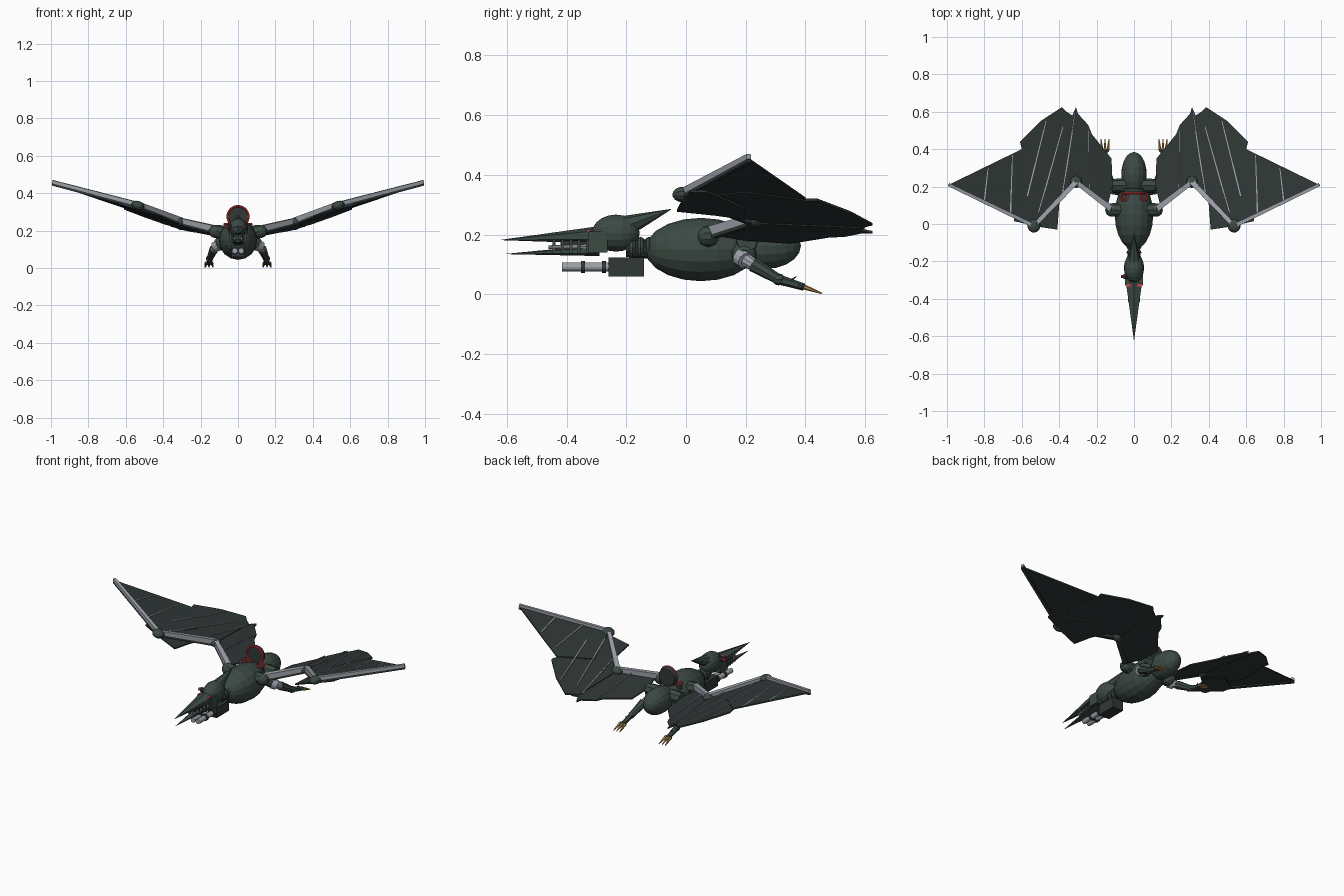
import bpy, bmesh, math
from mathutils import Vector, Matrix

old = bpy.data.objects.get("Cube")
if old:
    bpy.data.objects.remove(old, do_unlink=True)


def material(name, r, g, b):
    m = bpy.data.materials.new(name)
    m.use_nodes = True
    m.diffuse_color = (r, g, b, 1)
    m.node_tree.nodes["Principled BSDF"].inputs["Base Color"].default_value = (r, g, b, 1)
    return m


GREEN = material("dark green armour", .045, .068, .057)
WING = material("wing membrane", .028, .038, .036)
STEEL = material("light steel", .34, .36, .4)
DARK = material("gunmetal", .03, .04, .037)
RED = material("glowing red", .7, .05, .06)
GOLD = material("bronze claw", .42, .24, .07)


def finish(name, bm, mat):
    bmesh.ops.recalc_face_normals(bm, faces=bm.faces)
    mesh = bpy.data.meshes.new(name)
    bm.to_mesh(mesh)
    bm.free()
    mesh.materials.append(mat)
    ob = bpy.data.objects.new(name, mesh)
    bpy.context.collection.objects.link(ob)
    return ob


def ball(name, loc, radii, mat, segs=16, rings=10, tilt=0):
    # faceted ellipsoid with its poles along y
    bm = bmesh.new()
    bmesh.ops.create_uvsphere(bm, u_segments=segs, v_segments=rings, radius=1)
    turn = Matrix.Rotation(math.pi / 2, 4, 'X')
    lean = Matrix.Rotation(tilt, 4, 'Y')
    bm.transform(Matrix.Translation(loc) @ lean @ Matrix.Diagonal((*radii, 1)) @ turn)
    return finish(name, bm, mat)


def rod(name, a, b, r1, r2, mat, sides=8, squash=1):
    # tapered prism from a to b
    a, b = Vector(a), Vector(b)
    bm = bmesh.new()
    bmesh.ops.create_cone(bm, cap_ends=True, segments=sides, radius1=r1,
                          radius2=r2, depth=(b - a).length)
    if sides == 4:
        bm.transform(Matrix.Rotation(math.pi / 4, 4, 'Z'))
    bm.transform(Matrix.Diagonal((1, squash, 1, 1)))
    rot = (b - a).to_track_quat('Z', 'Y').to_matrix().to_4x4()
    bm.transform(Matrix.Translation((a + b) / 2) @ rot)
    return finish(name, bm, mat)


def box(name, loc, size, mat):
    bm = bmesh.new()
    bmesh.ops.create_cube(bm, size=1)
    bm.transform(Matrix.Translation(loc) @ Matrix.Diagonal((*size, 1)))
    return finish(name, bm, mat)


def ring(name, loc, major, minor, mat, upright):
    # torus lying flat, or facing the front when upright
    bm = bmesh.new()
    bmesh.ops.create_circle(bm, segments=8, radius=minor)
    bm.transform(Matrix.Translation((major, 0, 0)) @ Matrix.Rotation(math.pi / 2, 4, 'X'))
    bmesh.ops.spin(bm, geom=bm.verts[:] + bm.edges[:], axis=(0, 0, 1), cent=(0, 0, 0),
                   angle=math.tau, steps=24, use_merge=True)
    bmesh.ops.remove_doubles(bm, verts=bm.verts, dist=.0001)
    turn = Matrix.Rotation(math.pi / 2 if upright else 0, 4, 'X')
    bm.transform(Matrix.Translation(loc) @ turn)
    return finish(name, bm, mat)


def wing_point(s, x, y, lift=0):
    # wing surface rises outwards and drops slightly to the rear
    return Vector((s * x, y, .165 + .3 * x - .08 * (y - .1) + lift))


def panel(name, s, outline, lift, mat=WING):
    bm = bmesh.new()
    face = bm.faces.new([bm.verts.new(wing_point(s, x, y, lift)) for x, y in outline])
    out = bmesh.ops.extrude_face_region(bm, geom=[face])
    verts = [v for v in out["geom"] if isinstance(v, bmesh.types.BMVert)]
    bmesh.ops.translate(bm, verts=verts, vec=(0, 0, -.008))
    return finish(name, bm, mat)


# Torso and rump
ball("torso", (0, .05, .15), (.103, .187, .106), GREEN)
ball("rump", (0, .265, .163), (.068, .12, .078), GREEN)

# Upright dish on the back and red rings
rod("back_dish", (0, .165, .275), (0, .19, .275), .06, .052, DARK, 24)
ring("dish_ring", (0, .165, .275), .056, .006, RED, True)

# Neck
rod("neck", (0, -.2, .155), (0, -.09, .15), .03, .034, DARK, 10)
for i in range(3):
    ball("neck_segment", (0, -.18 + i * .028, .157), (.04, .018, .036), GREEN, 12, 6)

# Skull, crest and beak
ball("skull", (0, -.235, .205), (.054, .08, .062), GREEN)
rod("crest", (0, -.21, .225), (0, -.05, .285), .038, .001, GREEN, 8)
box("beak_root", (0, -.295, .175), (.096, .065, .07), GREEN)
rod("upper_beak", (0, -.31, .198), (0, -.62, .182), .05, .001, GREEN, 6, .55)
rod("lower_beak", (0, -.29, .147), (0, -.605, .135), .042, .001, GREEN, 6, .45)
box("mouth", (0, -.36, .165), (.035, .12, .03), DARK)
box("visor", (0, -.327, .213), (.08, .012, .009), RED)
rod("side_eye", (-.04, -.28, .22), (-.07, -.28, .22), .009, .009, RED, 10)
rod("side_lens_mount", (-.035, -.28, .22), (-.055, -.28, .22), .014, .014, DARK, 10)
for s in (1, -1):
    for i in range(5):
        y = -.33 - i * .028
        box("tooth", (s * (.036 - i * .004), y, .16), (.008, .01, .045), GREEN)
    rod("jaw_piston", (s * .026, -.3, .16), (s * .018, -.46, .158), .009, .006, STEEL)

# Chin gun
box("gun_housing", (0, -.2, .092), (.072, .12, .064), DARK)
for s in (1, -1):
    x = s * .017
    rod("barrel", (x, -.415, .092), (x, -.25, .092), .015, .015, STEEL, 12)
    for y in (-.345, -.275):
        rod("barrel_band", (x, y - .007, .092), (x, y + .007, .092), .02, .02, DARK, 12)

# Wing layout in plan
SHOULDER, WRIST, ELBOW, TIP = (.12, .08), (.31, .225), (.535, -.01), (.99, .21)
OUTER = [(.53, 0), TIP, (.6, .4), (.45, .25)]
MIDDLE = [WRIST, (.52, .01), (.64, .2), (.6, .4), (.61, .44), (.5, .55), (.385, .625), (.33, .57)]
INNER = [(.14, .1), WRIST, (.36, .6), (.33, .58), (.31, .625), (.3, .59),
         (.245, .53), (.225, .48), (.12, .35), (.115, .2)]
FRONT = [(.4, .1), (.41, -.03), (.51, -.015), (.64, .015), (.65, .07), (.5, .2), (.38, .2)]
RIBS = [((.8, .125), (.78, .3)), ((.66, .06), (.65, .37)), ((.57, .15), (.47, .55)),
        ((.51, .06), (.38, .52)), ((.38, .17), (.315, .59)), ((.24, .19), (.24, .5))]

for s in (1, -1):
    # Shoulder
    rod("shoulder_axle", (s * .06, .075, .19), (s * .115, .075, .195), .036, .036, GREEN)
    ball("shoulder_joint", (s * .12, .075, .195), (.036, .036, .036), GREEN, 10, 8)
    ring("back_ring", (s * .053, .145, .235), .02, .005, RED, False)
    rod("back_port", (s * .053, .145, .2), (s * .053, .145, .234), .018, .018, DARK, 12)

    # Membranes, ribs and arm bones
    panel("outer_membrane", s, OUTER, .004)
    panel("middle_membrane", s, MIDDLE, 0)
    panel("inner_membrane", s, INNER, -.004)
    panel("front_flap", s, FRONT, -.014)
    for a, b in RIBS:
        rod("wing_rib", wing_point(s, *a, .004), wing_point(s, *b, .002), .005, .003, STEEL, 4)
    for name, a, b, r in (("upper_arm", SHOULDER, WRIST, .022),
                          ("forearm", WRIST, ELBOW, .02), ("finger_bone", ELBOW, TIP, .015)):
        rod(name, wing_point(s, *a, .008), wing_point(s, *b, .008), r, r * .8, STEEL, 4)
        rod(name + "_backing", wing_point(s, *a, -.004), wing_point(s, *b, -.004),
            r, r * .8, DARK, 4)
    tilt = -s * .29
    ball("wrist_joint", wing_point(s, *WRIST), (.032, .032, .024), GREEN, 12, 8, tilt)
    ball("elbow_joint", wing_point(s, *ELBOW), (.036, .036, .025), GREEN, 12, 8, tilt)

    # Leg
    hip, knee = (s * .085, .195, .135), (s * .135, .24, .09)
    ankle, foot = (s * .152, .31, .05), (s * .155, .395, .024)
    rod("hip_axle", (s * .04, .205, .18), (s * .115, .205, .18), .04, .036, GREEN)
    ball("hip_joint", hip, (.042, .042, .042), GREEN, 10, 8)
    rod("hip_collar", (s * .1, .185, .125), (s * .125, .2, .112), .032, .028, STEEL, 12)
    rod("thigh", (s * .115, .2, .115), knee, .025, .019, STEEL, 10)
    rod("shin", (s * .13, .225, .1), ankle, .025, .017, GREEN)
    ball("ankle_joint", ankle, (.02, .022, .02), GREEN, 8, 6)
    rod("foot", ankle, foot, .017, .012, GREEN, 6)
    rod("heel_spur", (s * .155, .345, .04), (s * .155, .37, .06), .007, .001, DARK, 5)
    for k in (-1, 0, 1):
        base = (s * (.155 + k * .016), .395, .025)
        rod("toe", (s * .155, .38, .028), base, .011, .01, GREEN, 6)
        rod("claw", base, (s * (.155 + k * .021), .455, .003), .009, .002, GOLD, 6)
